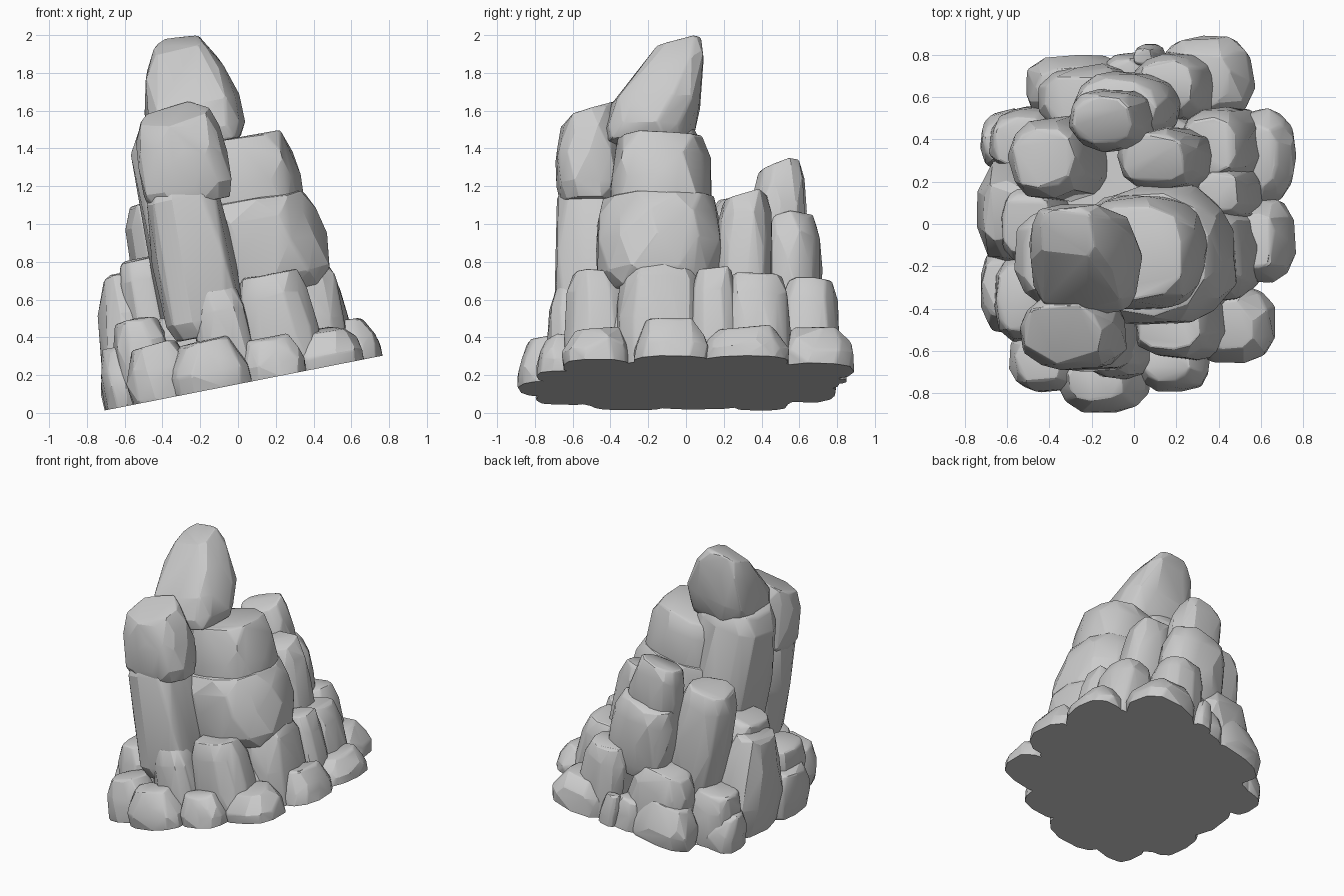
import bpy, bmesh, math, random
from mathutils import Vector, Matrix

cube = bpy.data.objects.get("Cube")
if cube:
    bpy.data.objects.remove(cube, do_unlink=True)
random.seed(5)

stone = bpy.data.materials.new("grey_stone")
stone.use_nodes = True
GREY = (0.6, 0.6, 0.6, 1)
stone.diffuse_color = GREY
stone.node_tree.nodes["Principled BSDF"].inputs["Base Color"].default_value = GREY

# The whole pile stands on a sloping base plane
SLOPE, BASE = 0.197, 0.152
TILT = Matrix.Rotation(-math.atan(SLOPE), 3, 'Y')


def base_height(x):
    return BASE + SLOPE * x


def power(v, e):
    return math.copysign(abs(v) ** e, v)


def rock(name, cx, cy, hx, hy, z0, z1, top=0.74, lean=0.0, slant=0.0,
         domed=False, corner=0.78, sides=11):
    """Chiselled boulder: hull of jittered rounded-square rings, tilted and cut at the base."""
    bm = bmesh.new()
    height = z1 - z0
    crown = min(0.11, height * 0.3) / height
    rings = [(0, 0.86), (crown * 0.8, 1), (0.5, 1.01),
             (1 - crown, 1 - (1 - top) * 0.25), (1, top)]
    if domed:
        rings = [(0, 0.86), (0.14, 1), (0.4, 1), (0.75, (1.06 + top) / 2), (1, top)]
    for t, scale in rings:
        phase = random.random()
        for i in range(sides):
            a = math.tau * (i + phase) / sides
            r = scale * random.uniform(0.94, 1.05)
            y = hy * r * power(math.sin(a), corner)
            z = height * (t - 0.5) + random.uniform(-0.025, 0.01) * (t > 0.5)
            bm.verts.new((hx * r * power(math.cos(a), corner),
                          y + lean * (t - 0.3),
                          z + slant * y * (t > 0.5)))
    bmesh.ops.convex_hull(bm, input=bm.verts)
    loose = [v for v in bm.verts if not v.link_faces]
    bmesh.ops.delete(bm, geom=loose, context='VERTS')
    bmesh.ops.dissolve_limit(bm, angle_limit=math.radians(6), verts=bm.verts, edges=bm.edges)
    # Worn edges
    sharp = [e for e in bm.edges if e.is_manifold and e.calc_face_angle(0) > 0.45]
    bmesh.ops.bevel(bm, geom=sharp, offset=0.014, segments=2, profile=0.5,
                    affect='EDGES', clamp_overlap=True)
    for v in bm.verts:
        v.co = TILT @ v.co + Vector((cx, cy, (z0 + z1) / 2))
    # Flat cut along the base plane
    cut = bmesh.ops.bisect_plane(bm, geom=bm.verts[:] + bm.edges[:] + bm.faces[:],
                                 plane_co=(0, 0, BASE), plane_no=(-SLOPE, 0, 1),
                                 clear_inner=True)
    rim = [e for e in cut["geom_cut"] if isinstance(e, bmesh.types.BMEdge)]
    if rim:
        bmesh.ops.holes_fill(bm, edges=rim, sides=0)
    bmesh.ops.recalc_face_normals(bm, faces=bm.faces)
    mesh = bpy.data.meshes.new(name)
    bm.to_mesh(mesh)
    bm.free()
    mesh.materials.append(stone)
    ob = bpy.data.objects.new(name, mesh)
    bpy.context.collection.objects.link(ob)
    bpy.ops.object.select_all(action='DESELECT')
    ob.select_set(True)
    bpy.context.view_layer.objects.active = ob
    bpy.ops.object.shade_smooth_by_angle(angle=math.radians(18))


# Tall spire and the column in front of it
rock("spire_top", -.26, -.17, .265, .235, 1.41, 1.96, top=.52, lean=.18, slant=.3,
     domed=True, corner=.62)
rock("spire_column", -.23, -.16, .27, .25, .4, 1.56, corner=.68)
rock("front_head", -.295, -.515, .24, .18, 1.1, 1.58, top=.78, slant=.38)
rock("front_column", -.235, -.505, .215, .195, .4, 1.25, corner=.7)

# Stacked blocks on the left and rear, wrapping behind the spire
rock("upper_left_block", .04, -.13, .295, .275, .95, 1.46, top=.84)
rock("middle_left_block", .1, -.14, .36, .335, .62, 1.14, top=.88)
rock("rear_tall_block", -.11, .49, .19, .15, .85, 1.31, top=.76, slant=.25)
rock("rear_block", -.04, .55, .24, .165, .5, 1.03, top=.82)
rock("rear_notch_block", .15, .31, .2, .15, .5, 1.15, top=.78, slant=.15)
rock("right_rear_column", -.35, .31, .2, .2, .3, 1.13)

# Hidden fill between the outer rocks
rock("pile_core", 0, 0, .54, .6, -.1, .6)
rock("foot_core", -.02, .02, .62, .72, -.1, .32)

# Middle ring: centre, half sizes, top height
middle_ring = {
    "left": (.39, -.14, .185, .23, .81),
    "front_left": (.22, -.47, .21, .175, .74),
    "front": (-.07, -.59, .155, .14, .67),
    "left_notch": (.46, .15, .13, .13, .76),
    "left_rear": (.41, .37, .18, .18, .73),
    "rear_left": (.2, .65, .18, .165, .71),
    "front_right": (-.49, -.35, .16, .22, .5),
    "right": (-.43, .0, .16, .2, .82),
    "rear_right": (-.2, .59, .24, .165, .58),
    "right_rear": (-.5, .39, .175, .165, .43),
}
for side, (x, y, hx, hy, top) in middle_ring.items():
    rock("middle_rock_" + side, x, y, hx, hy, base_height(x) - .08, top)
rock("middle_rock_outer_right", -.54, .06, .21, .27, -.04, .74, top=.52, domed=True)

# Low ring of boulders around the foot
foot_ring = {
    "right": (-.59, -.3, .14, .22, .35),
    "front_right": (-.41, -.64, .18, .16, .37),
    "front": (-.15, -.74, .21, .15, .38),
    "front_left": (.18, -.66, .17, .13, .4),
    "left_front": (.46, -.47, .2, .185, .44),
    "left": (.59, -.08, .16, .2, .49),
    "left_rear": (.6, .32, .16, .22, .45),
    "rear_left": (.33, .68, .23, .21, .44),
    "rear_right": (-.27, .64, .25, .16, .38),
    "rear_gap": (-.02, .72, .12, .09, .36),
    "rear_pebble": (.07, .79, .07, .06, .38),
    "right_rear": (-.59, .39, .14, .15, .28),
}
for side, (x, y, hx, hy, top) in foot_ring.items():
    rock("foot_rock_" + side, x, y, hx, hy, base_height(x) - .07, top, top=.66)
